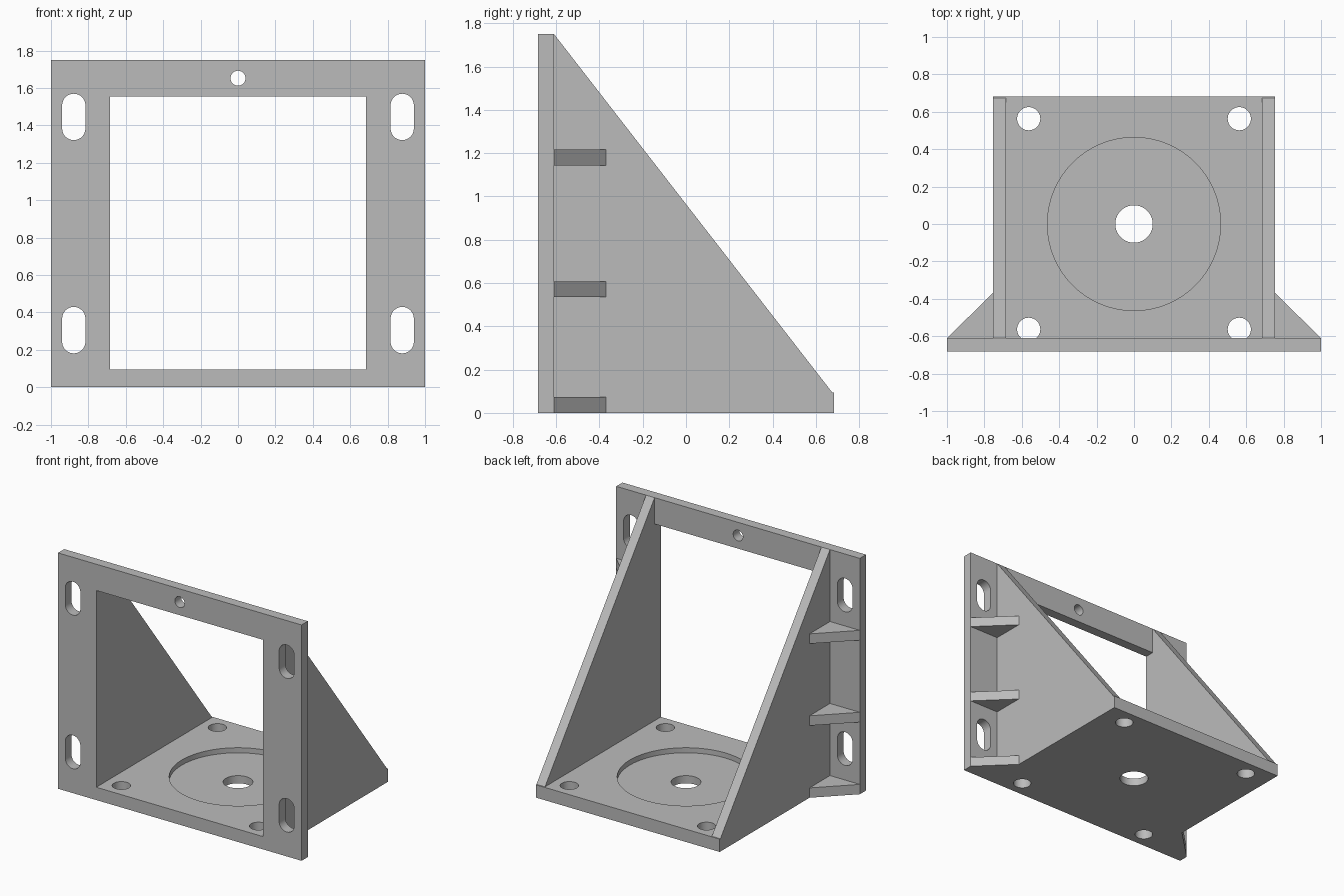
import bpy, bmesh, math
from mathutils import Vector

cube = bpy.data.objects.get("Cube")
if cube:
    bpy.data.objects.remove(cube, do_unlink=True)

grey = bpy.data.materials.new("plain grey")
grey.use_nodes = True
grey.diffuse_color = (0.5, 0.5, 0.5, 1)
grey.node_tree.nodes["Principled BSDF"].inputs["Base Color"].default_value = (0.5, 0.5, 0.5, 1)

# Map a profile point (u, v) and a depth d to space for each extrusion axis
PLACE = {
    "x": lambda u, v, d: (d, u, v),
    "y": lambda u, v, d: (u, d, v),
    "z": lambda u, v, d: (u, v, d),
}


def prism(name, profile, axis, start, end):
    """Extrude a flat profile along an axis from start to end."""
    place = PLACE[axis]
    bm = bmesh.new()
    face = bm.faces.new([bm.verts.new(place(u, v, start)) for u, v in profile])
    grown = bmesh.ops.extrude_face_region(bm, geom=[face])["geom"]
    verts = [g for g in grown if isinstance(g, bmesh.types.BMVert)]
    bmesh.ops.translate(bm, verts=verts, vec=Vector(place(0, 0, end - start)))
    bmesh.ops.recalc_face_normals(bm, faces=bm.faces)
    mesh = bpy.data.meshes.new(name)
    bm.to_mesh(mesh)
    bm.free()
    mesh.materials.append(grey)
    obj = bpy.data.objects.new(name, mesh)
    bpy.context.collection.objects.link(obj)
    return obj


def rect(u0, u1, v0, v1):
    return [(u0, v0), (u1, v0), (u1, v1), (u0, v1)]


def slot(u, v, radius, half=0.0, steps=32):
    """Circle, or an upright rounded slot when half is above zero."""
    points = []
    for side in (0, 1):
        for i in range(steps + (1 if half else 0)):
            a = math.pi * (side + i / steps)
            shift = half if side == 0 else -half
            points.append((u + radius * math.cos(a), v + shift + radius * math.sin(a)))
    return points


def cut(target, profile, axis, start, end):
    cutter = prism("cutter", profile, axis, start, end)
    cutter.hide_render = True
    mod = target.modifiers.new("cut", "BOOLEAN")
    mod.operation = "DIFFERENCE"
    mod.solver = "EXACT"
    mod.object = cutter
    bpy.context.view_layer.objects.active = target
    bpy.ops.object.modifier_apply(modifier=mod.name)
    bpy.data.objects.remove(cutter, do_unlink=True)


def smooth(obj):
    bpy.ops.object.select_all(action="DESELECT")
    obj.select_set(True)
    bpy.context.view_layer.objects.active = obj
    bpy.ops.object.shade_smooth_by_angle(angle=math.radians(30))


FRONT, INNER, BACK = -0.683, -0.61, 0.683
TOP, FLOOR = 1.75, 0.095
IN_X, OUT_X = 0.685, 0.755

# Mounting frame with its window, slots and top hole
frame = prism("front_frame", rect(-1, 1, 0, TOP), "y", FRONT, INNER)
cut(frame, rect(-IN_X, IN_X, FLOOR, 1.555), "y", -0.8, -0.5)
cut(frame, slot(0, 1.652, 0.04), "y", -0.8, -0.5)

# Base plate with a shallow round recess and centre bore
base = prism("base_plate", rect(-OUT_X, OUT_X, INNER, BACK), "z", 0, FLOOR)
cut(base, slot(0, 0, 0.463), "z", FLOOR - 0.038, 0.2)
cut(base, slot(0, 0, 0.1), "z", -0.1, 0.2)

for side, label in ((1, "left"), (-1, "right")):
    # Slots in the frame
    for z in (0.305, 1.445):
        cut(frame, slot(side * 0.878, z, 0.062, 0.062), "y", -0.8, -0.5)

    # Corner bolt holes; the front ones also nick the frame sill
    for y in (-0.563, 0.563):
        cut(base, slot(side * 0.563, y, 0.062), "z", -0.1, 0.2)
    cut(frame, slot(side * 0.563, -0.563, 0.062), "z", -0.1, 0.2)

    # Sloped side wall
    wall = [(INNER, FLOOR), (0.675, FLOOR), (INNER, TOP)]
    prism(label + "_side_wall", wall, "x", side * IN_X, side * OUT_X)

    # Triangular gussets between wall and frame
    gusset = [(side * OUT_X, INNER), (side, INNER), (side * OUT_X, -0.37)]
    for z, level in ((0, "lower"), (0.535, "middle"), (1.143, "upper")):
        prism(label + "_" + level + "_gusset", gusset, "z", z, z + 0.073)

smooth(frame)
smooth(base)
